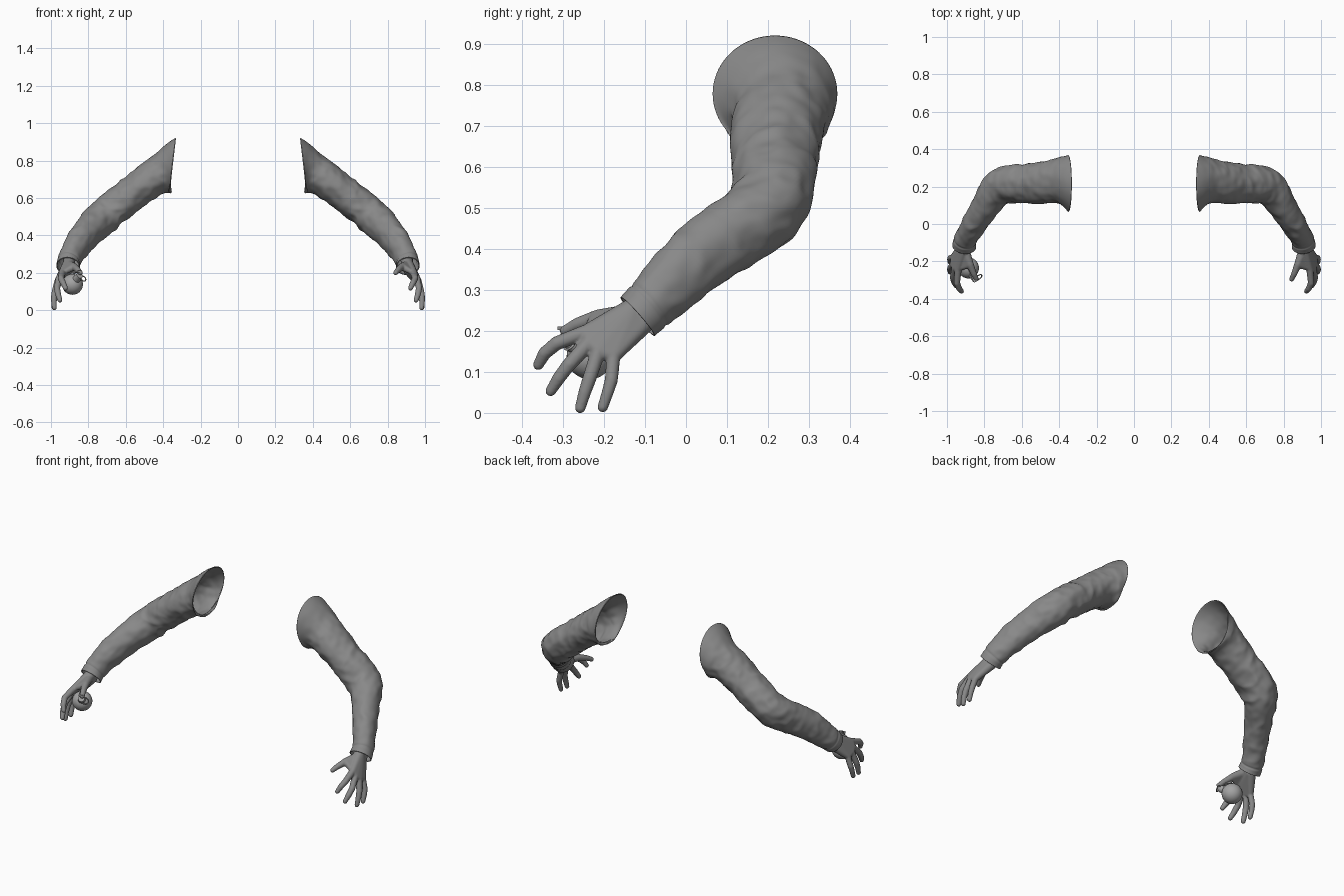
import bpy, bmesh, math
from mathutils import Vector, noise

cube = bpy.data.objects.get("Cube")
if cube:
    bpy.data.objects.remove(cube, do_unlink=True)


def make_material(name, level):
    mat = bpy.data.materials.new(name)
    mat.use_nodes = True
    mat.diffuse_color = (level, level, level, 1)
    mat.node_tree.nodes["Principled BSDF"].inputs["Base Color"].default_value = mat.diffuse_color
    return mat


grey = make_material("plain grey", 0.25)
light_grey = make_material("light grey", 0.37)


def make_object(name, bm, mat):
    mesh = bpy.data.meshes.new(name)
    bm.to_mesh(mesh)
    bm.free()
    mesh.materials.append(mat)
    mesh.shade_smooth()
    obj = bpy.data.objects.new(name, mesh)
    bpy.context.collection.objects.link(obj)
    return obj


def spline(a, b, c, d, t):
    return b + 0.5 * t * (c - a + t * (2 * a - 5 * b + 4 * c - d + t * (3 * (b - c) + d - a)))


# Sleeve sections: centre, direction, width radius, height radius
SECTIONS = [
    ((.352, .217, .778), (.99, 0, .12), .152, .143),
    ((.40, .233, .732), (.93, 0, -.35), .122, .114),
    ((.46, .224, .70), (.8, 0, -.6), .113, .098),
    ((.55, .218, .635), (.8, 0, -.6), .107, .091),
    ((.64, .213, .565), (.8, -.1, -.6), .102, .092),
    ((.722, .192, .495), (.63, -.5, -.57), .096, .092),
    ((.79, .103, .43), (.42, -.7, -.55), .077, .09),
    ((.855, 0, .352), (.38, -.72, -.58), .067, .081),
    ((.90, -.08, .272), (.25, -.73, -.62), .061, .067),
    ((.908, -.118, .235), (.1, -.75, -.66), .064, .063),
]
SIDES, STEPS = 72, 14


def fold(p, s):
    """Cloth folds: ridges across the arm, strongest near the elbow."""
    q = Vector((p.x * 10 + p.z * 6, p.y * 9, p.z * 10 - p.x * 5))
    ridge = 0.45 - abs(noise.noise(q))
    bend = math.exp(-((s - 4.4) / 1.3) ** 2)
    fine = noise.noise(q * 2.3)
    ends = max(0, min(1, s / 1.2, (8.6 - s) / 0.8))
    return ends * ((0.008 + 0.007 * bend) * (ridge - 0.2) + 0.004 * fine)


def sleeve(name, side):
    bm = bmesh.new()
    rings = []
    keys = [(Vector(c), Vector(d), Vector((w, h, 0))) for c, d, w, h in SECTIONS]
    last = len(keys) - 1
    for i in range(last * STEPS + 1):
        k = min(i // STEPS, last - 1)
        t = i / STEPS - k
        near = [keys[min(max(k + j, 0), last)] for j in (-1, 0, 1, 2)]
        centre, axis, radius = [spline(*[n[m] for n in near], t) for m in range(3)]
        axis.normalize()
        across = Vector((0, 0, 1)).cross(axis).normalized()
        up = axis.cross(across)
        s = k + t
        # stitched groove where the cuff begins
        groove = -0.004 * math.exp(-((s - 8.2) / 0.07) ** 2)
        ring = []
        for j in range(SIDES):
            a = math.tau * j / SIDES
            out = across * math.cos(a) * radius.x + up * math.sin(a) * radius.y
            p = centre + out
            p += out.normalized() * (fold(p, s) + groove)
            ring.append(bm.verts.new((p.x * side, p.y, p.z)))
        rings.append(ring)
    for a, b in zip(rings, rings[1:]):
        for j in range(SIDES):
            n = (j + 1) % SIDES
            quad = (a[j], a[n], b[n], b[j])
            bm.faces.new(quad if side > 0 else quad[::-1])
    obj = make_object(name, bm, grey)
    wall = obj.modifiers.new("cloth thickness", "SOLIDIFY")
    wall.thickness = 0.005
    wall.offset = -1


def add_hull(target, balls, side):
    """Add the convex skin around a few spheres (x, y, z, radius)."""
    spheres = bmesh.new()
    for x, y, z, r in balls:
        made = bmesh.ops.create_icosphere(spheres, subdivisions=3, radius=r)
        bmesh.ops.translate(spheres, verts=made["verts"], vec=(x * side, y, z))
    part = bmesh.new()
    for v in spheres.verts:
        part.verts.new(v.co)
    spheres.free()
    bmesh.ops.convex_hull(part, input=part.verts[:])
    loose = [v for v in part.verts if not v.link_faces]
    bmesh.ops.delete(part, geom=loose, context="VERTS")
    bmesh.ops.recalc_face_normals(part, faces=part.faces[:])
    temp = bpy.data.meshes.new("temp")
    part.to_mesh(temp)
    part.free()
    target.from_mesh(temp)
    bpy.data.meshes.remove(temp)


# Hand joints: x, y, z, radius, from knuckle to tip
FINGERS = [
    [(.94, -.24, .198, .019), (.947, -.315, .17, .017), (.935, -.345, .145, .016), (.922, -.36, .117, .013)],
    [(.955, -.235, .172, .019), (.968, -.285, .118, .017), (.962, -.31, .085, .016), (.952, -.33, .053, .013)],
    [(.965, -.213, .152, .018), (.982, -.235, .085, .017), (.984, -.247, .05, .0155), (.982, -.258, .012, .013)],
    [(.965, -.177, .138, .017), (.982, -.182, .08, .016), (.985, -.191, .05, .0145), (.984, -.203, .014, .013)],
]
THUMB = [(.905, -.14, .238, .027), (.877, -.215, .232, .02), (.857, -.265, .216, .016), (.843, -.295, .2, .013)]
WRIST = [(.905, -.128, .25, .031), (.91, -.108, .217, .028)]


def hand(name, side):
    bm = bmesh.new()
    add_hull(bm, WRIST + [(.9, -.07, .28, .034)], side)
    add_hull(bm, WRIST + [f[0] for f in FINGERS], side)
    add_hull(bm, THUMB[:2] + [FINGERS[0][0][:3] + (.012,)], side)
    for digit in FINGERS + [THUMB]:
        for pair in zip(digit, digit[1:]):
            add_hull(bm, pair, side)
    obj = make_object(name, bm, grey)
    skin = obj.modifiers.new("joined skin", "REMESH")
    skin.mode = "VOXEL"
    skin.voxel_size = 0.004
    skin.use_smooth_shade = True
    soft = obj.modifiers.new("soft skin", "SMOOTH")
    soft.factor = 0.5
    soft.iterations = 4


for side, label in ((1, "left"), (-1, "right")):
    sleeve(label + "_sleeve", side)
    hand(label + "_hand", side)


# Ball held in the right hand, with a cap, lever and pull ring
def place(obj, location, axis):
    obj.location = location
    obj.rotation_euler = Vector(axis).to_track_quat("Z", "Y").to_euler()


centre = Vector((-.885, -.235, .138))
axis = Vector((.4, -.65, .5)).normalized()

bm = bmesh.new()
bmesh.ops.create_uvsphere(bm, u_segments=32, v_segments=20, radius=.056)
place(make_object("held_ball", bm, light_grey), centre, axis)

bm = bmesh.new()
bmesh.ops.create_cone(bm, cap_ends=True, segments=20, radius1=.022, radius2=.018, depth=.04)
cap = make_object("ball_cap", bm, light_grey)
place(cap, centre + axis * .068, axis)

bm = bmesh.new()
bmesh.ops.create_cube(bm, size=1)
bmesh.ops.scale(bm, verts=bm.verts[:], vec=(.024, .009, .085))
lever = make_object("ball_lever", bm, light_grey)
place(lever, centre + Vector((.022, -.035, .066)), (.4, -.85, .05))

bpy.ops.mesh.primitive_torus_add(major_radius=.017, minor_radius=.003, major_segments=24, minor_segments=8)
ring = bpy.context.object
ring.name = "pull_ring"
ring.data.materials.append(light_grey)
ring.data.shade_smooth()
place(ring, centre + axis * .075 + Vector((.024, .005, -.01)), (.5, -.6, .5))

for obj in (cap, lever):
    bpy.ops.object.select_all(action="DESELECT")
    obj.select_set(True)
    bpy.context.view_layer.objects.active = obj
    bpy.ops.object.shade_smooth_by_angle(angle=math.radians(35))
